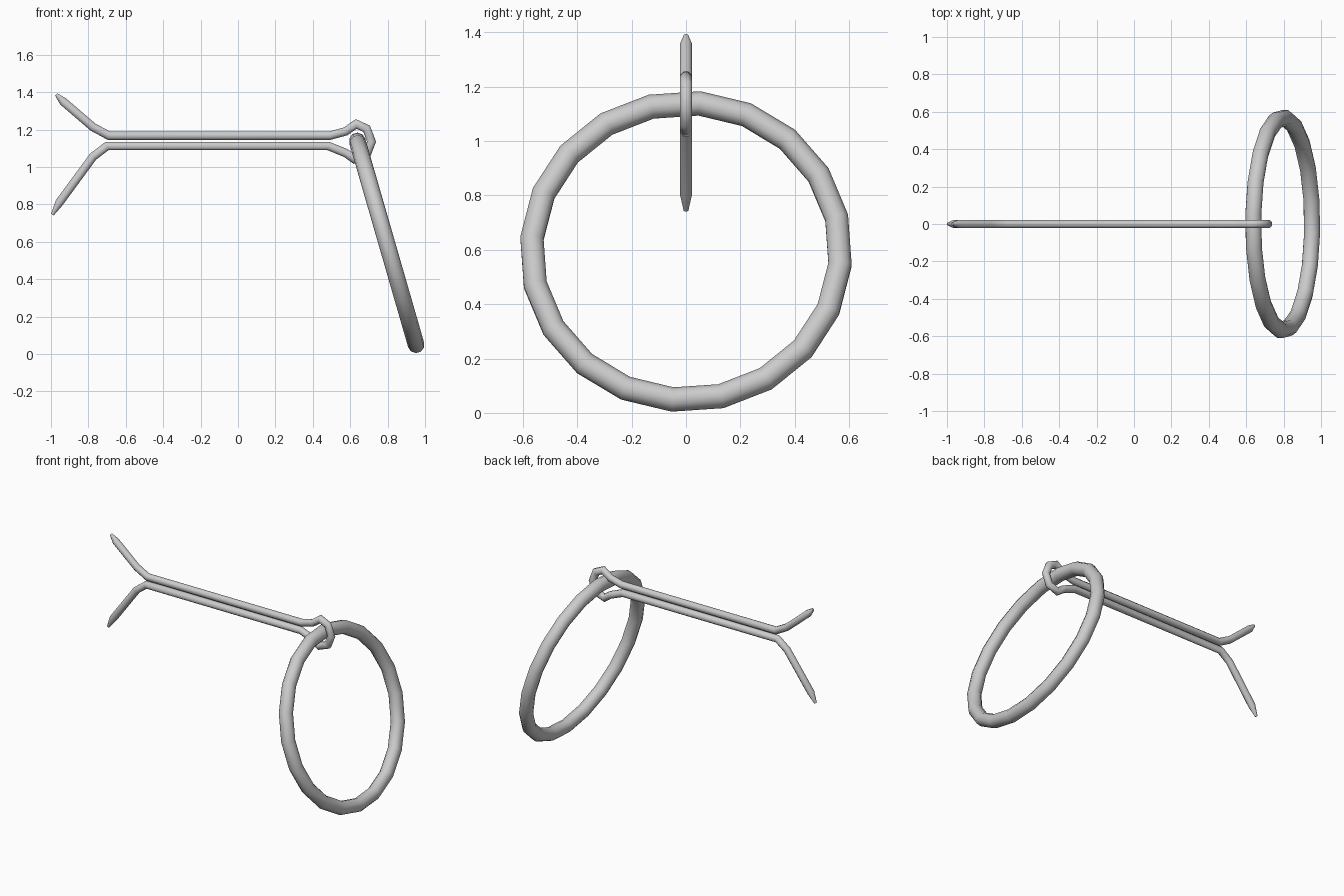
import bpy, bmesh, math
from mathutils import Vector

if "Cube" in bpy.data.objects:
    bpy.data.objects.remove(bpy.data.objects["Cube"])


def smooth(obj, angle):
    bpy.ops.object.select_all(action='DESELECT')
    obj.select_set(True)
    bpy.context.view_layer.objects.active = obj
    bpy.ops.object.shade_smooth_by_angle(angle=math.radians(angle))


def sweep(name, centres, radii, sides, closed=False):
    """Tube along a path lying in the XZ plane, mitred at each bend."""
    bm = bmesh.new()
    pts = [Vector((x, 0, z)) for x, z in centres]
    n = len(pts)
    rings = []
    for i, p in enumerate(pts):
        before = pts[i - 1] if closed or i > 0 else None
        after = pts[(i + 1) % n] if closed or i < n - 1 else None
        d0 = (p - before).normalized() if before else (after - p).normalized()
        d1 = (after - p).normalized() if after else d0
        t = (d0 + d1).normalized()
        side = Vector((-t.z, 0, t.x)) / max(0.7, t.dot(d0))
        ring = []
        for k in range(sides):
            a = math.tau * (k + 0.5) / sides
            ring.append(bm.verts.new(p + radii[i] * (side * math.cos(a) + Vector((0, math.sin(a), 0)))))
        rings.append(ring)
    for i in range(n if closed else n - 1):
        a, b = rings[i], rings[(i + 1) % n]
        for k in range(sides):
            j = (k + 1) % sides
            bm.faces.new((a[k], a[j], b[j], b[k]))
    if not closed:
        bm.faces.new(rings[0])
        bm.faces.new(rings[-1])
    bmesh.ops.recalc_face_normals(bm, faces=bm.faces)
    mesh = bpy.data.meshes.new(name)
    bm.to_mesh(mesh)
    bm.free()
    obj = bpy.data.objects.new(name, mesh)
    bpy.context.collection.objects.link(obj)
    smooth(obj, 50)
    return obj


# Split pin: splayed upper leg, eye loop, splayed lower leg
R = 0.0245
path = [(-0.972, 1.388), (-0.935, 1.35), (-0.775, 1.213), (-0.69, 1.167),
        (0.49, 1.167), (0.575, 1.19), (0.632, 1.23), (0.688, 1.204),
        (0.714, 1.135), (0.688, 1.067), (0.622, 1.042), (0.575, 1.075),
        (0.483, 1.112), (-0.70, 1.112), (-0.775, 1.055), (-0.955, 0.81),
        (-0.992, 0.745)]
radii = [0.009] + [R] * (len(path) - 2) + [0.009]
sweep("split_pin", path, radii, 8)

# Pull ring hanging through the eye, leaning outwards
SEG, MAJOR, MINOR = 20, 0.569, 0.0445
circle = []
for i in range(SEG):
    a = math.tau * i / SEG + math.radians(5)
    circle.append((MAJOR * math.sin(a), MAJOR * math.cos(a)))
ring = sweep("pull_ring", circle, [MINOR] * SEG, 10, closed=True)
ring.rotation_mode = 'XYZ'
ring.rotation_euler = (0, math.radians(-16.1), math.radians(90))
# Turn the ring to face along X, then tilt its foot towards +X
from mathutils import Matrix
ring.matrix_world = (Matrix.Translation((0.795, 0, 0.594))
                     @ Matrix.Rotation(math.radians(-16.1), 4, 'Y')
                     @ Matrix.Rotation(math.radians(90), 4, 'Z'))
